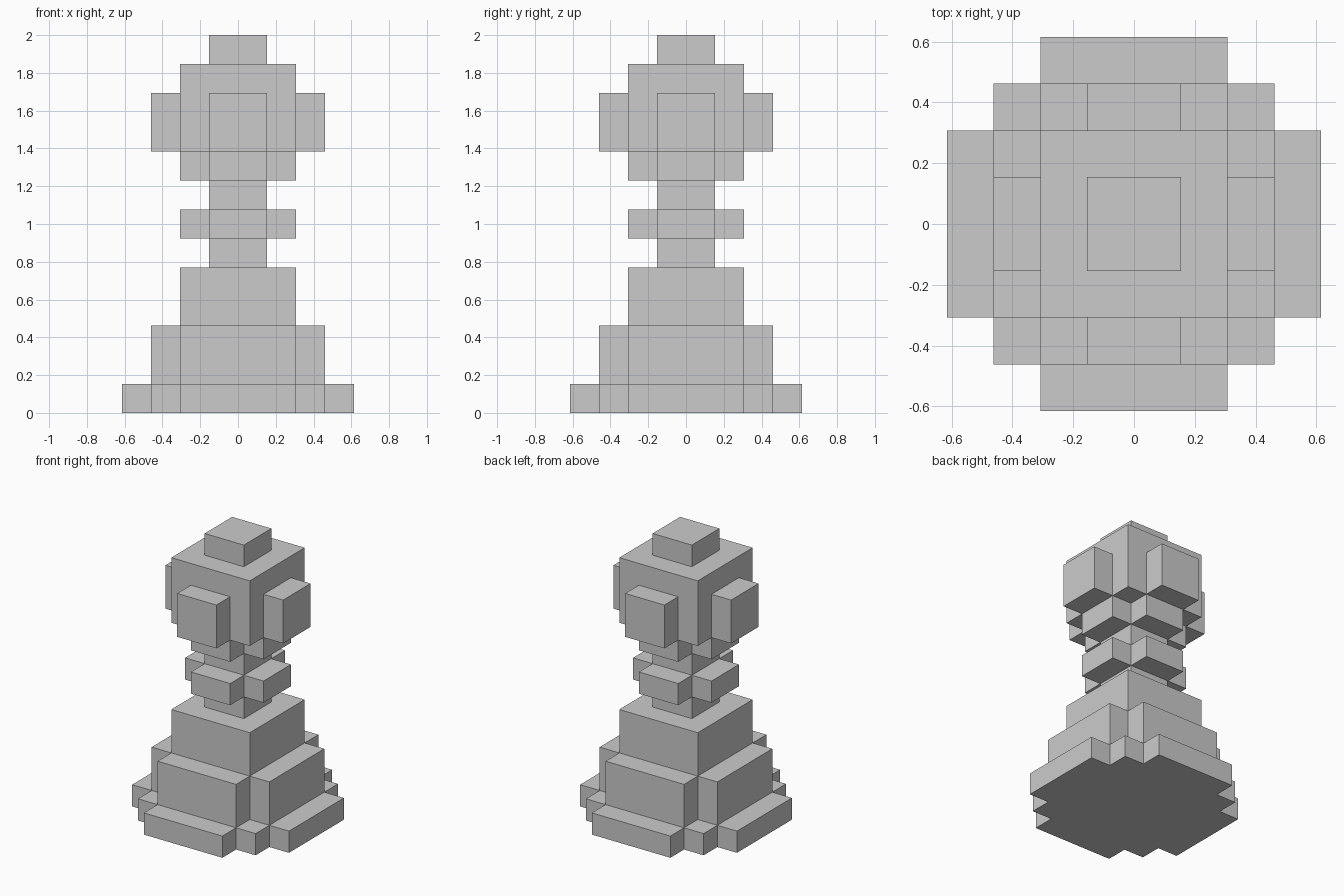
import bpy, bmesh, math
from mathutils import Vector

if "Cube" in bpy.data.objects:
    bpy.data.objects.remove(bpy.data.objects["Cube"])

U = 2 / 13  # one block; the piece is 13 blocks tall

# Each part is a union of boxes: (half width x, half width y, bottom, top), in blocks
def cross(a, b, z0, z1):
    return [(a, b, z0, z1), (b, a, z0, z1)]

PARTS = {
    "base_plinth": cross(4, 2, 0, 1) + [(3, 3, 0, 1)],
    "lower_body": cross(3, 2, 1, 3),
    "upper_body": [(2, 2, 3, 5)],
    "lower_neck": [(1, 1, 5, 6)],
    "collar": cross(2, 1, 6, 7),
    "upper_neck": [(1, 1, 7, 8)],
    "head_support": cross(2, 1, 8, 9),
    "head": [(2, 2, 9, 12)] + cross(3, 1, 9, 11),
    "top_knob": [(1, 1, 12, 13)],
}

def cells_of(boxes):
    return {(x, y, z) for hx, hy, z0, z1 in boxes
            for x in range(-hx, hx) for y in range(-hy, hy) for z in range(z0, z1)}

cells = {name: cells_of(boxes) for name, boxes in PARTS.items()}
solid = set().union(*cells.values())

# Build only the exposed block faces of each part, then merge the flat areas
def build_part(name):
    bm = bmesh.new()
    for c in cells[name]:
        centre = Vector(c) + Vector((.5, .5, .5))
        for axis in range(3):
            for s in (-1, 1):
                n = Vector((0, 0, 0))
                n[axis] = s
                if tuple(int(c[i] + n[i]) for i in range(3)) in solid:
                    continue
                a = Vector((0, 0, 0))
                a[(axis + 1) % 3] = .5
                b = n.cross(a)
                m = centre + n * .5
                bm.faces.new([bm.verts.new((m + p) * U)
                              for p in (a + b, b - a, -a - b, a - b)])
    bmesh.ops.remove_doubles(bm, verts=bm.verts, dist=1e-4)
    bmesh.ops.dissolve_limit(bm, angle_limit=math.radians(1),
                             verts=bm.verts, edges=bm.edges)
    mesh = bpy.data.meshes.new(name)
    bm.to_mesh(mesh)
    bm.free()
    bpy.context.collection.objects.link(bpy.data.objects.new(name, mesh))

for name in PARTS:
    build_part(name)
